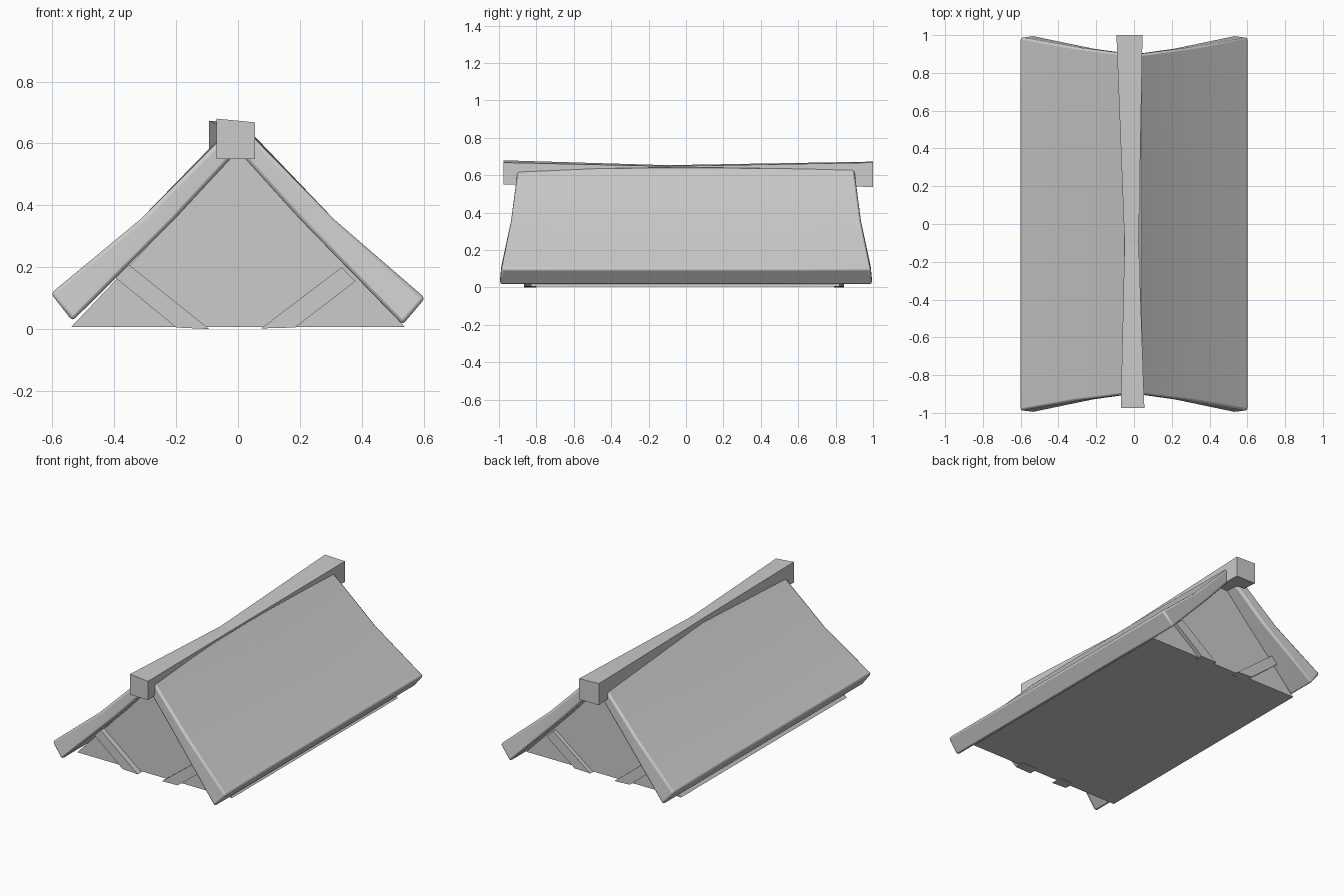
import bpy, bmesh

if "Cube" in bpy.data.objects:
    bpy.data.objects.remove(bpy.data.objects["Cube"])


def loft(name, rings, bevel=0.0):
    """Closed solid skinned through matching rings of points."""
    bm = bmesh.new()
    loops = [[bm.verts.new(p) for p in r] for r in rings]
    n = len(loops[0])
    for a, b in zip(loops, loops[1:]):
        for i in range(n):
            j = (i + 1) % n
            bm.faces.new((a[i], a[j], b[j], b[i]))
    for ring in (loops[0], loops[-1]):
        if n == 6:  # slab ends: two quads following the bend
            bm.faces.new((ring[0], ring[1], ring[4], ring[5]))
            bm.faces.new((ring[1], ring[2], ring[3], ring[4]))
        else:
            bm.faces.new(ring)
    bmesh.ops.recalc_face_normals(bm, faces=bm.faces)
    me = bpy.data.meshes.new(name)
    bm.to_mesh(me)
    bm.free()
    ob = bpy.data.objects.new(name, me)
    bpy.context.collection.objects.link(ob)
    if bevel:
        mod = ob.modifiers.new("bevel", 'BEVEL')
        mod.width = bevel
        mod.segments = 2
        mod.limit_method = 'ANGLE'
        bpy.ops.object.select_all(action='DESELECT')
        ob.select_set(True)
        bpy.context.view_layer.objects.active = ob
        bpy.ops.object.shade_smooth_by_angle()
    return ob


# roof slabs: (x, z, half length) around the bent cross-section
right = [(0.03, 0.64, 0.90), (0.31, 0.355, 0.937), (0.605, 0.10, 0.988),
         (0.532, 0.014, 0.997), (0.20, 0.355, 0.927), (0.01, 0.565, 0.90)]
left = [(-0.03, 0.64, 0.90), (-0.315, 0.355, 0.937), (-0.605, 0.115, 0.988),
        (-0.535, 0.026, 0.997), (-0.20, 0.36, 0.927), (-0.01, 0.565, 0.90)]
for name, prof in (("roof_slab_right", right), ("roof_slab_left", left)):
    rings = []
    for t in (-1, -0.5, 0, 0.5, 1):
        rings.append([(x, h * t, z + 0.008 * (1 - abs(t)) * (z > 0.6))
                      for x, z, h in prof])
    loft(name, rings, 0.012)

# ridge beam, crooked and pinched in the middle
beam = [(-0.975, -0.07, 0.055, 0.55, 0.68, 0.668),
        (-0.10, -0.05, 0.025, 0.57, 0.654, 0.648),
        (1.0, -0.093, 0.045, 0.537, 0.673, 0.668)]
loft("ridge_beam", [[(x0, y, z0), (x1, y, z0), (x1, y, zr), (x0, y, zl)]
                    for y, x0, x1, z0, zl, zr in beam])

# gable body under the roof
loft("gable_body", [[(-0.54, y, 0.006), (0.54, y, 0.006), (0, y, 0.575)]
                    for y in (-0.83, 0.82)])

# diagonal braces on both gables
brace_left = [(-0.355, 0.21), (-0.395, 0.165), (-0.20, 0.005), (-0.093, 0.0)]
brace_right = [(0.335, 0.20), (0.38, 0.155), (0.185, 0.005), (0.075, 0.002)]
for end, ys in (("front", (-0.865, -0.80)), ("back", (0.79, 0.845))):
    for side, prof in (("left", brace_left), ("right", brace_right)):
        loft(f"brace_{end}_{side}", [[(x, y, z) for x, z in prof] for y in ys])
